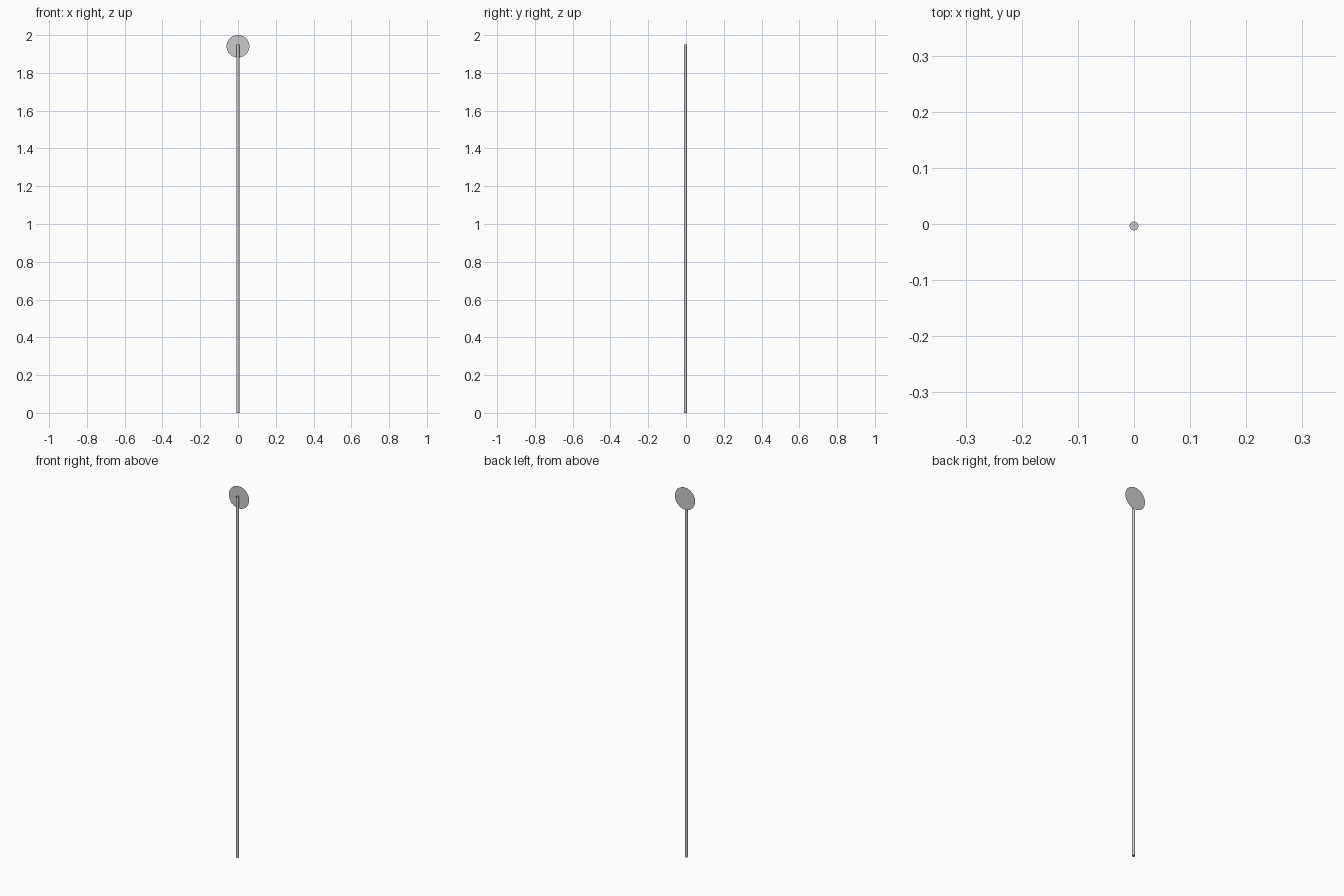
import bpy, bmesh, math

if "Cube" in bpy.data.objects:
    bpy.data.objects.remove(bpy.data.objects["Cube"])


def plate(name, rx, rz, y, z, sides):
    """Thin flat sheet standing upright, facing +y / -y."""
    bm = bmesh.new()
    ring = []
    for i in range(sides):
        a = 2 * math.pi * i / sides
        ring.append(bm.verts.new((rx * math.cos(a), y, z + rz * math.sin(a))))
    bm.faces.new(ring[::-1])
    mesh = bpy.data.meshes.new(name)
    bm.to_mesh(mesh)
    bm.free()
    obj = bpy.data.objects.new(name, mesh)
    bpy.context.collection.objects.link(obj)
    return obj


# round pole
POLE_TOP = 1.95
bpy.ops.mesh.primitive_cylinder_add(vertices=16, radius=0.008, depth=POLE_TOP,
                                    location=(0, -0.0035, POLE_TOP / 2))
pole = bpy.context.object
pole.name = "pole"
bpy.ops.object.shade_smooth_by_angle()

# sign disc behind the pole and small centre disc on its back
plate("sign_disc", 0.061, 0.0605, 0.0085, 1.941, 18)
plate("centre_disc", 0.025, 0.025, 0.0125, 1.941, 18)
